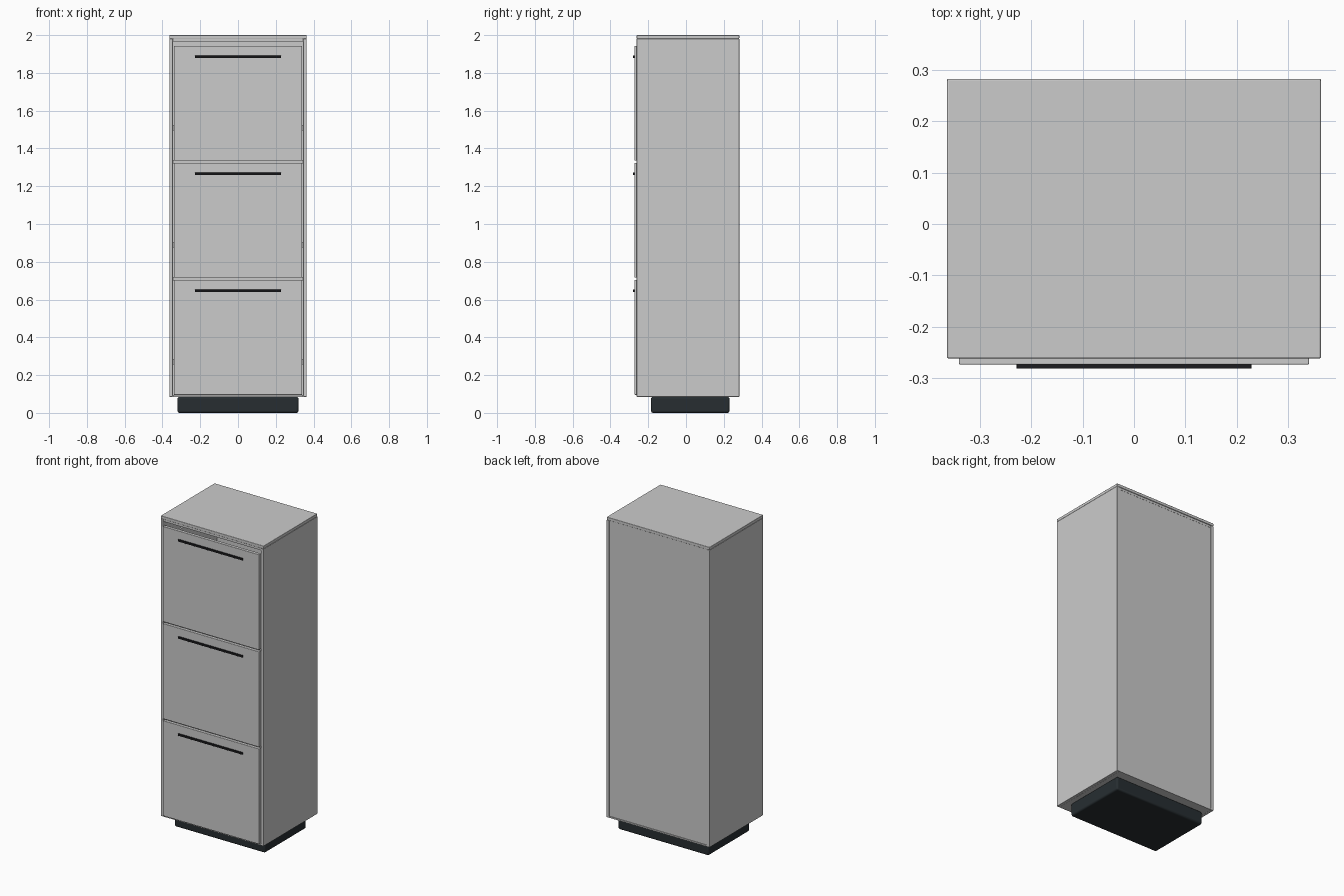
import bpy

if "Cube" in bpy.data.objects:
    bpy.data.objects.remove(bpy.data.objects["Cube"])


def material(name, rgb):
    m = bpy.data.materials.new(name)
    m.diffuse_color = (*rgb, 1)
    m.use_nodes = True
    m.node_tree.nodes["Principled BSDF"].inputs["Base Color"].default_value = m.diffuse_color
    return m


def box(name, x, y, z, bevel=0.0, mat=None):
    """Box from (min, max) ranges, with optional rounded edges."""
    bpy.ops.mesh.primitive_cube_add(size=1, location=[(a + b) / 2 for a, b in (x, y, z)])
    ob = bpy.context.object
    ob.name = name
    ob.scale = [b - a for a, b in (x, y, z)]
    bpy.ops.object.transform_apply(location=False, rotation=False, scale=True)
    if bevel:
        mod = ob.modifiers.new("Bevel", 'BEVEL')
        mod.width = bevel
        mod.segments = 3
        bpy.ops.object.shade_smooth_by_angle()
    if mat:
        ob.data.materials.append(mat)
    return ob


dark = material("plinth_dark", (0.02, 0.027, 0.031))
black = material("handle_black", (0.012, 0.012, 0.014))

W, FRONT, BACK = 0.363, -0.261, 0.282   # carcass half width and depth
IN = 0.345                              # inner half width
BOTTOM, TOP = 0.085, 2.0

# Recessed plinth
box("plinth", (-0.32, 0.32), (-0.185, 0.23), (0, BOTTOM), 0.01, dark)

# Carcass panels
box("top_panel", (-W, W), (FRONT, BACK), (1.981, TOP), 0.003)
box("top_rail", (-IN, IN), (FRONT + 0.002, BACK - 0.004), (1.967, 1.981))
box("bottom_panel", (-IN, IN), (FRONT + 0.001, BACK - 0.001), (BOTTOM, 0.094))
box("back_panel", (-IN, IN), (BACK - 0.015, BACK - 0.005), (0.094, 1.967))
for side, s in (("left", -1), ("right", 1)):
    box(side + "_side_panel", sorted((s * IN, s * W)), (FRONT, BACK), (BOTTOM, 1.981), 0.0015)

# Three drawers, each with a front, a handle and an open tray
for i in range(3):
    z0 = 0.096 + 0.6195 * i
    z1 = z0 + 0.608
    n = f"drawer_{i + 1}"
    box(n + "_front", (-0.34, 0.34), (-0.273, -0.252), (z0, z1), 0.002)
    zh = z1 - 0.058
    box(n + "_handle", (-0.228, 0.228), (-0.281, -0.272), (zh - 0.006, zh + 0.006), 0.001, black)
    t0, t1 = z0 + 0.02, z1 - 0.06
    box(n + "_tray_base", (-0.32, 0.32), (-0.252, 0.24), (t0, t0 + 0.012))
    box(n + "_tray_back", (-0.32, 0.32), (0.228, 0.24), (t0 + 0.012, t1))
    for side, s in (("left", -1), ("right", 1)):
        box(f"{n}_tray_{side}", sorted((s * 0.308, s * 0.32)), (-0.252, 0.228), (t0 + 0.012, t1))
        # Slide rail between tray and carcass
        box(f"{n}_rail_{side}", sorted((s * 0.32, s * IN)), (-0.24, 0.22), (z0 + 0.16, z0 + 0.19))
    # Divider shelf behind the gap between drawers
    if i < 2:
        box(f"divider_{i + 1}", (-IN, IN), (-0.245, BACK - 0.015), (z1 - 0.004, z1 + 0.016))
